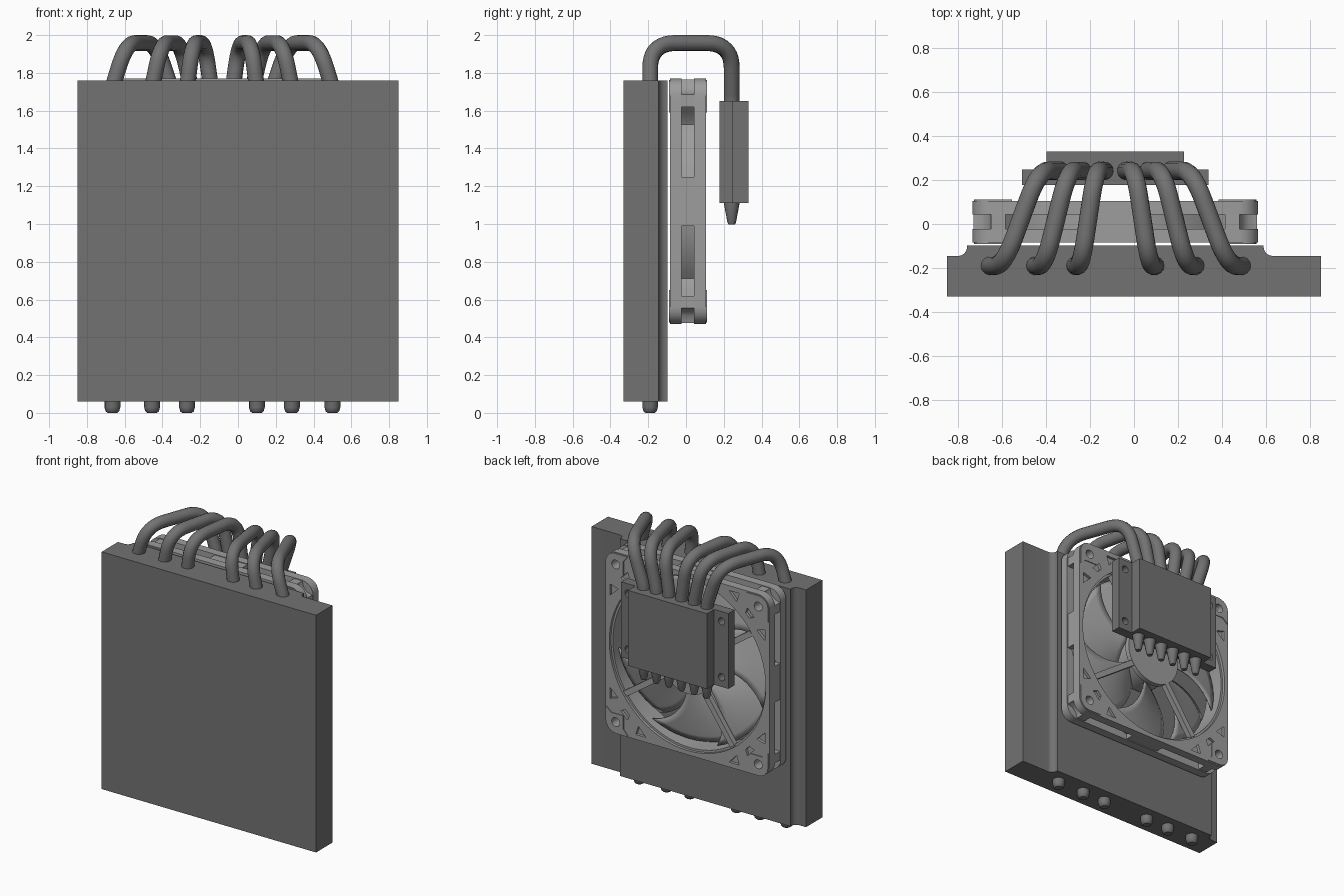
import bpy, bmesh, math
from math import sin, cos, pi, radians, sqrt
from mathutils import Vector

if "Cube" in bpy.data.objects:
    bpy.data.objects.remove(bpy.data.objects["Cube"])

CX = -0.085                      # fan, base and fin step share this centre
FAN_Y, FAN_Z = 0.01, 1.12


def mat(name, v):
    m = bpy.data.materials.new(name)
    m.diffuse_color = (v, v, v, 1)
    m.use_nodes = True
    m.node_tree.nodes["Principled BSDF"].inputs["Base Color"].default_value = m.diffuse_color
    return m


DARK, LIGHT = mat("dark_grey", 0.17), mat("light_grey", 0.34)


def finish(ob, m, angle=35):
    bpy.ops.object.select_all(action='DESELECT')
    ob.select_set(True)
    bpy.context.view_layer.objects.active = ob
    if ob.type == 'CURVE':
        bpy.ops.object.convert(target='MESH')
        ob = bpy.context.view_layer.objects.active
    ob.data.materials.clear()
    ob.data.materials.append(m)
    bpy.ops.object.shade_smooth_by_angle(angle=radians(angle))
    return ob


def prism(name, outlines, lo, hi, m, upright=True):
    """Extrude closed outlines (inner ones become holes).
    upright: outline is x/z about the fan centre, extruded from y=lo to y=hi.
    otherwise: outline is x/y, extruded from z=lo to z=hi."""
    cu = bpy.data.curves.new(name, 'CURVE')
    cu.dimensions, cu.fill_mode = '2D', 'BOTH'
    cu.extrude = (hi - lo) / 2
    for pts in outlines:
        s = cu.splines.new('POLY')
        s.points.add(len(pts) - 1)
        for p, q in zip(s.points, pts):
            p.co = (q[0], q[1], 0, 1)
        s.use_cyclic_u = True
    ob = bpy.data.objects.new(name, cu)
    bpy.context.collection.objects.link(ob)
    mid = (lo + hi) / 2
    if upright:
        ob.rotation_euler.x = pi / 2
        ob.location = (CX, mid, FAN_Z)
    else:
        ob.location = (0, 0, mid)
    return finish(ob, m)


def arc(cx, cy, r, a0, a1, n):
    return [(cx + r * cos(radians(a0 + (a1 - a0) * i / n)),
             cy + r * sin(radians(a0 + (a1 - a0) * i / n))) for i in range(n + 1)]


def circle(r, cx=0, cy=0, n=24):
    return arc(cx, cy, r, 0, 360, n)[:-1]


def turn(pts, a):
    return [(x * cos(a) - y * sin(a), x * sin(a) + y * cos(a)) for x, y in pts]


def four(pts):
    return [turn(pts, k * pi / 2) for k in range(4)]


def rounded_square(h, r):
    c = h - r
    return [p for q in four(arc(c, c, r, 0, 90, 8)) for p in q]


def rect(x0, x1, y0, y1):
    return [(x0, y0), (x1, y0), (x1, y1), (x0, y1)]


# Fin block with raised middle step and concave fillets
left = [(-0.85, -0.145)] + arc(-0.80, -0.105, 0.04, -90, 0, 8) + [(-0.76, -0.097)]
right = [(0.59, -0.097)] + arc(0.63, -0.105, 0.04, 180, 270, 8) + [(0.85, -0.145)]
prism("fin_block", [left + right + [(0.85, -0.33), (-0.85, -0.33)]], 0.06, 1.76, DARK, False)


# Heat pipes, each one swept path from block foot to tapered tip under the base
def fillet(pts, trims):
    out = [pts[0]]
    for i in range(1, len(pts) - 1):
        p, d = pts[i], trims[i - 1]
        a = p + (pts[i - 1] - p).normalized() * d
        b = p + (pts[i + 1] - p).normalized() * d
        out += [a * (1 - t) ** 2 + p * 2 * t * (1 - t) + b * t * t
                for t in [k / 10 for k in range(11)]]
    return out + [pts[-1]]


for i, xb in enumerate((-0.665, -0.455, -0.27, 0.10, 0.285, 0.50)):
    xe = CX + (i - 2.5) * 0.1
    dx, y0, y1, zt = xe - xb, -0.19, 0.242, 1.958
    core = fillet([Vector(v) for v in (
        (xb, y0, 0.03), (xb, y0, 1.72), (xb + 0.22 * dx, y0, zt),
        (xb + 0.70 * dx, y1, zt), (xe, y1, 1.66), (xe, y1, 1.11))],
        (0.04, 0.14, 0.14, 0.04))
    path = [(Vector((xb, y0, 0)), 0.6), (Vector((xb, y0, 0.008)), 0.85)]
    path += [(p, 1.0) for p in core]
    path += [(Vector((xe, y1, 1.01)), 0.55), (Vector((xe, y1, 0.998)), 0.42)]
    cu = bpy.data.curves.new("heat_pipe", 'CURVE')
    cu.dimensions = '3D'
    cu.bevel_depth, cu.bevel_resolution, cu.use_fill_caps = 0.042, 5, True
    s = cu.splines.new('POLY')
    s.points.add(len(path) - 1)
    for sp, (p, r) in zip(s.points, path):
        sp.co, sp.radius = (*p, 1), r
    ob = bpy.data.objects.new("heat_pipe_%d" % (i + 1), cu)
    bpy.context.collection.objects.link(ob)
    finish(ob, DARK, 50)

# Contact base: flanged plate with screw holes plus thicker block behind
zc = 1.38 - FAN_Z
holes = [circle(0.026, sx * 0.37, zc + sz * 0.2, 16) for sx in (-1, 1) for sz in (-1, 1)]
prism("base_plate", [rect(-0.425, 0.425, zc - 0.27, zc + 0.27)] + holes, 0.178, 0.248, DARK)
prism("base_block", [rect(-0.312, 0.312, zc - 0.27, zc + 0.27)], 0.242, 0.33, DARK)

# Fan frame: pocketed outer flanges, plain inner flanges
outer = rounded_square(0.65, 0.09)
screws = four(circle(0.032, 0.565, 0.565, 16))
pockets = four([(0.615, 0.33), (0.615, 0.41), (0.55, 0.39)]) + \
    four([(0.33, 0.615), (0.41, 0.615), (0.39, 0.55)]) + \
    four([(0.49, 0.46), (0.53, 0.475), (0.475, 0.53), (0.46, 0.49)])
for side, tag in ((1, "rear"), (-1, "front")):
    def layer(name, shape, a, b):
        lo, hi = sorted((FAN_Y + side * a, FAN_Y + side * b))
        prism("fan_%s_%s" % (tag, name), shape, lo, hi, LIGHT)
    layer("rim", [outer, circle(0.62, n=72)] + screws + pockets, 0.075, 0.095)
    layer("flange", [outer, circle(0.605, n=72)] + screws, 0.033, 0.075)
    # Anti-vibration pads on the corners
    for k, q in enumerate(four([(0.642, 0.47)] + arc(0.57, 0.57, 0.072, 0, 90, 6) +
                               [(0.47, 0.642), (0.54, 0.52), (0.52, 0.54)][:1] +
                               [(0.505, 0.60), (0.505, 0.505), (0.60, 0.505)])):
        layer("pad_%d" % (k + 1), [q, screws[k]], 0.09, 0.101)

# Frame middle: ring with side slots and recessed corners
half = [(0.645, 0.13)]
for k in range(13):
    u = 0.13 + 0.37 * k / 12
    half.append((max(sqrt(0.622 ** 2 - u * u), u + 0.05), u))
half += [(0.645, 0.50), (0.645, 0.565), (0.605, 0.575)]
quarter = half + [(y, x) for x, y in reversed(half)]
prism("fan_frame_middle", [[p for q in four(quarter) for p in q], circle(0.605, n=72)] + screws,
      FAN_Y - 0.034, FAN_Y + 0.034, LIGHT)

# Motor support disc, struts and rotor hub
prism("motor_support", [circle(0.215, n=48)], 0.065, 0.10, LIGHT)
for k, a in enumerate((55, 145, 235, 325)):
    prism("support_strut_%d" % (k + 1), [turn(rect(0.19, 0.612, -0.02, 0.02), radians(a))],
          0.06, 0.098, LIGHT)
prism("rotor_hub", [circle(0.20, n=48)], -0.075, 0.06, LIGHT)

# Swept, pitched fan blades
NB, NR, NT = 7, 10, 8
bm = bmesh.new()
for b in range(NB):
    grid = []
    for i in range(NR + 1):
        f = i / NR
        r = 0.19 + 0.40 * f
        row = []
        for j in range(NT + 1):
            t = j / NT - 0.5
            a = 2 * pi * b / NB + t * (0.80 + 0.08 * f) + 0.35 * f * f
            y = FAN_Y - 0.015 + t * (0.115 - 0.02 * f) + 0.03 * (0.25 - t * t)
            row.append(bm.verts.new((CX + r * cos(a), y, FAN_Z + r * sin(a))))
        grid.append(row)
    for i in range(NR):
        for j in range(NT):
            bm.faces.new((grid[i][j], grid[i + 1][j], grid[i + 1][j + 1], grid[i][j + 1]))
me = bpy.data.meshes.new("fan_blades")
bm.to_mesh(me)
bm.free()
blades = bpy.data.objects.new("fan_blades", me)
bpy.context.collection.objects.link(blades)
sol = blades.modifiers.new("thickness", 'SOLIDIFY')
sol.thickness, sol.offset = 0.01, 0
finish(blades, LIGHT)
